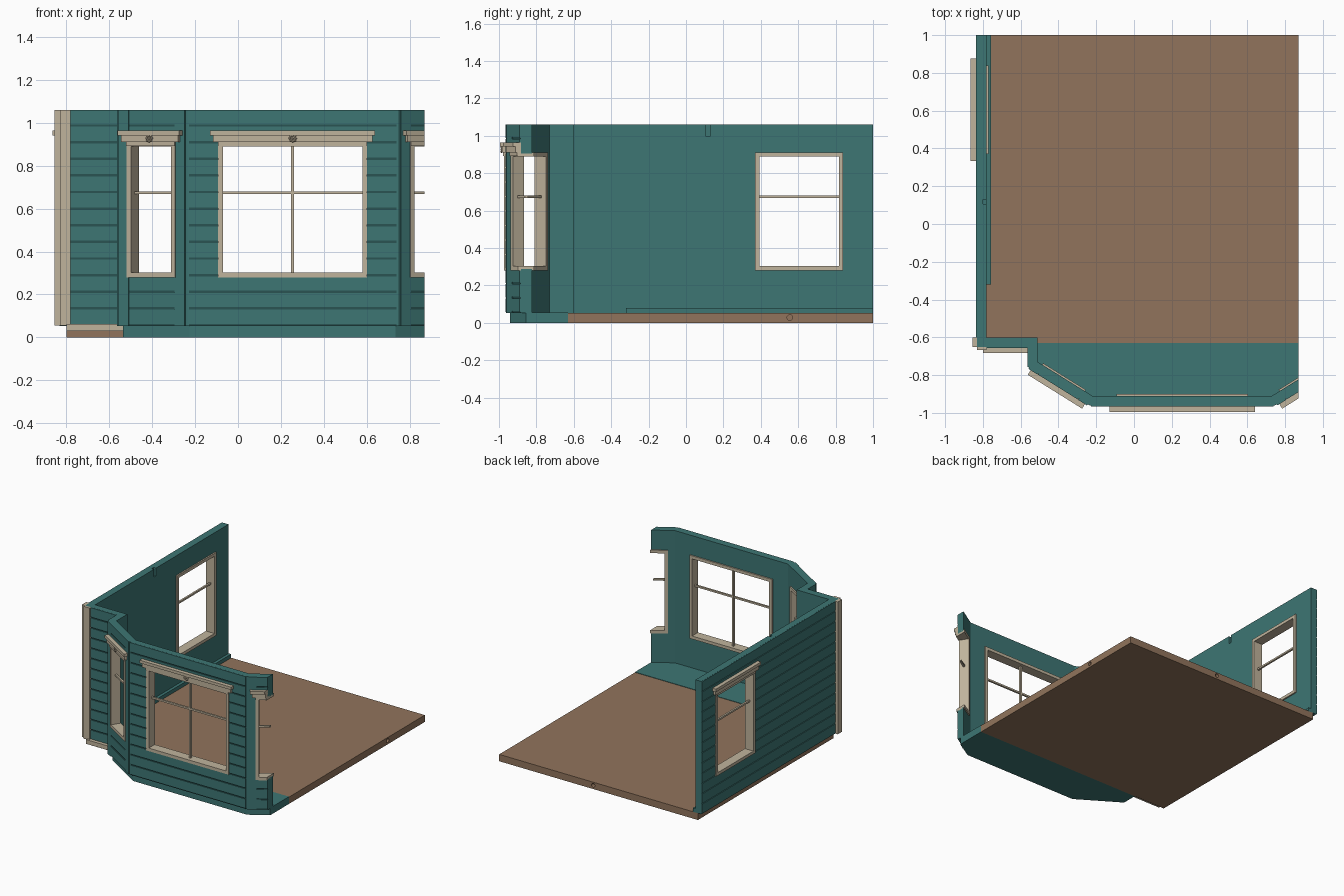
import bpy, bmesh, math
from mathutils import Matrix, Vector

if "Cube" in bpy.data.objects:
    bpy.data.objects.remove(bpy.data.objects["Cube"])

XMAX = 0.87          # the model is sliced off flat here
Z0, Z1 = 0.052, 1.06  # wall bottom and top


def material(name, rgb):
    m = bpy.data.materials.new(name)
    m.diffuse_color = (*rgb, 1)
    m.use_nodes = True
    m.node_tree.nodes["Principled BSDF"].inputs["Base Color"].default_value = m.diffuse_color
    return m


TEAL = material("teal_paint", (0.047, 0.181, 0.174))
WOOD = material("brown_floor", (0.285, 0.175, 0.107))
CREAM = material("cream_trim", (0.53, 0.455, 0.335))


def finish(bm, name, mat, matrix=None):
    """Place the mesh, slice it at the open right side and link it."""
    if matrix:
        bm.transform(matrix)
    bmesh.ops.bisect_plane(bm, geom=bm.verts[:] + bm.edges[:] + bm.faces[:],
                           plane_co=(XMAX, 0, 0), plane_no=(1, 0, 0), clear_outer=True)
    rim = [e for e in bm.edges if e.is_boundary]
    if rim:
        bmesh.ops.holes_fill(bm, edges=rim, sides=0)
    bmesh.ops.recalc_face_normals(bm, faces=bm.faces[:])
    me = bpy.data.meshes.new(name)
    bm.to_mesh(me)
    bm.free()
    me.materials.append(mat)
    ob = bpy.data.objects.new(name, me)
    bpy.context.collection.objects.link(ob)
    return ob


def box(bm, x0, x1, y0, y1, z0, z1):
    m = Matrix.Translation(((x0 + x1) / 2, (y0 + y1) / 2, (z0 + z1) / 2))
    bmesh.ops.create_cube(bm, size=1, matrix=m @ Matrix.Diagonal((x1 - x0, y1 - y0, z1 - z0, 1)))


def prism(bm, points, direction):
    """Extrude a closed outline of 3D points along a direction."""
    face = bm.faces.new([bm.verts.new(p) for p in points])
    new = bmesh.ops.extrude_face_region(bm, geom=[face])["geom"]
    bmesh.ops.translate(bm, vec=direction, verts=[g for g in new if isinstance(g, bmesh.types.BMVert)])


def box_object(name, mat, *boxes):
    bm = bmesh.new()
    for b in boxes:
        box(bm, *b)
    return finish(bm, name, mat)


def cylinder(bm, r, depth, matrix, n=12):
    bmesh.ops.create_cone(bm, cap_ends=True, segments=n, radius1=r, radius2=r, depth=depth, matrix=matrix)


def wall_frame(cx, cy, nx, ny):
    """Local axes: X along the wall, Y outward, Z up."""
    n = Vector((nx, ny, 0)).normalized()
    return Matrix(((n.y, n.x, 0, cx), (-n.x, n.y, 0, cy), (0, 0, 1, 0), (0, 0, 0, 1)))


def carve(target, cutter):
    """Subtract a cutter and remove it."""
    mod = target.modifiers.new("cut", 'BOOLEAN')
    mod.operation, mod.solver, mod.object = 'DIFFERENCE', 'EXACT', cutter
    bpy.context.view_layer.objects.active = target
    bpy.ops.object.modifier_apply(modifier=mod.name)
    bpy.data.objects.remove(cutter)


def siding(name, frame, s0, s1, hole=None):
    """Clapboards with a chamfered lower edge, split around a window."""
    bm = bmesh.new()
    step, d = 0.0775, 0.006
    for k in range(13):
        z = Z0 + step * k
        top = min(z + step, Z1)
        spans = [(s0, s1)]
        if hole and 3 <= k <= 10:
            spans = [(s0, -hole), (hole, s1)]
        for a, b in spans:
            if b - a > 0.005:
                prism(bm, [(a, -0.004, z), (a, 0, z), (a, d, z + 0.011), (a, d, top), (a, -0.004, top)],
                      (b - a, 0, 0))
    return finish(bm, name, TEAL, frame)


def window(name, frame, hw, upright, rosette):
    z0, z1, t = 0.28, 0.912, 0.023
    bm = bmesh.new()
    # casing
    for s in (-1, 1):
        a, b = sorted((s * hw, s * (hw - t)))
        box(bm, a, b, -0.06, 0.012, z0, z1)
    box(bm, -hw + t, hw - t, -0.06, 0.012, z0, z0 + t)
    box(bm, -hw + t, hw - t, -0.06, 0.012, z1 - t, z1)
    finish(bm, name + "_casing", CREAM, frame)
    # glazing bars
    bm = bmesh.new()
    box(bm, -hw + t, hw - t, -0.032, -0.018, 0.668, 0.681)
    if upright:
        box(bm, -0.007, 0.007, -0.034, -0.016, z0 + t, z1 - t)
    finish(bm, name + "_glazing_bars", CREAM, frame)
    # stepped hood
    bm = bmesh.new()
    box(bm, -hw, hw, 0, 0.018, 0.892, 0.912)
    box(bm, -hw - 0.024, hw + 0.024, 0, 0.025, 0.91, 0.944)
    box(bm, -hw - 0.037, hw + 0.037, 0, 0.035, 0.942, 0.964)
    finish(bm, name + "_hood", CREAM, frame)
    # flower ornament
    if rosette:
        bm = bmesh.new()
        for i in range(9):
            a, r = i * math.pi / 4, (0.014 if i < 8 else 0)
            m = Matrix.Translation((r * math.cos(a), 0.027, 0.928 + r * math.sin(a)))
            bmesh.ops.create_icosphere(bm, subdivisions=1, radius=0.0065, matrix=m)
        finish(bm, name + "_rosette", CREAM, frame)


# floor slab with peg holes
floor = box_object("floor", WOOD, (-0.80, XMAX, -0.63, 1, 0, 0.052))
for p, axis in (((0.855, 0.555, 0.028), 'Y'), ((0.08, 0.985, 0.028), 'X')):
    bm = bmesh.new()
    cylinder(bm, 0.015, 0.06, Matrix.Rotation(math.pi / 2, 4, axis))
    bm.transform(Matrix.Translation(p))
    me = bpy.data.meshes.new("peg_cutter")
    bm.to_mesh(me)
    bm.free()
    peg = bpy.data.objects.new("peg_cutter", me)
    bpy.context.collection.objects.link(peg)
    carve(floor, peg)

# bay base
bm = bmesh.new()
prism(bm, [(x, y, 0) for x, y in ((-0.535, -0.63), (-0.535, -0.745), (-0.225, -0.94), (0.735, -0.94),
                                  (XMAX, -0.856), (XMAX, -0.63))], (0, 0, 0.055))
finish(bm, "bay_base", TEAL)

# continuous wall shell
outline = [(-0.83, 1), (-0.83, -0.65), (-0.565, -0.65), (-0.565, -0.755), (-0.236, -0.96), (0.746, -0.96),
           (0.87, -0.883), (0.87, -0.823), (0.73, -0.91), (-0.22, -0.91), (-0.51, -0.73), (-0.51, -0.60),
           (-0.78, -0.60), (-0.78, 1)]
bm = bmesh.new()
prism(bm, [(x, y, Z0) for x, y in outline], (0, 0, Z1 - Z0))
walls = finish(bm, "walls", TEAL)

side = wall_frame(-0.83, 0.605, -1, 0)
front = wall_frame(0.255, -0.96, 0, -1)
bay_left = wall_frame(-0.40, -0.858, -0.529, -0.849)
bay_right = wall_frame(0.91, -0.858, 0.529, -0.849)
corner = wall_frame(-0.675, -0.65, 0, -1)

# windows and their openings: name, wall, half width, upright bar, flower
for name, frame, hw, upright, rosette in (
        ("side_window", side, 0.235, False, False), ("front_window", front, 0.3475, True, True),
        ("bay_left_window", bay_left, 0.1325, False, True), ("bay_right_window", bay_right, 0.1325, False, True)):
    bm = bmesh.new()
    box(bm, -hw + 0.006, hw - 0.006, -0.1, 0.05, 0.287, 0.905)
    bm.transform(frame)
    me = bpy.data.meshes.new("opening_cutter")
    bm.to_mesh(me)
    bm.free()
    cutter = bpy.data.objects.new("opening_cutter", me)
    bpy.context.collection.objects.link(cutter)
    carve(walls, cutter)
    window(name, frame, hw, upright, rosette)

# slot in the top of the side wall
carve(walls, box_object("slot_cutter", TEAL, (-0.80, -0.77, 0.105, 0.13, 1.0, 1.1)))

# clapboards
siding("side_siding", side, -1.205, 0.395, 0.23)
siding("front_siding", front, -0.483, 0.483, 0.342)
siding("corner_siding", corner, -0.11, 0.11)
for name, frame in (("bay_left", bay_left), ("bay_right", bay_right)):
    siding(name + "_siding", frame, -0.125, 0.125, 0.125)
    # flat corner boards beside the bay windows
    bm = bmesh.new()
    box(bm, -0.182, -0.127, -0.004, 0.007, Z0, Z1)
    box(bm, 0.127, 0.182, -0.004, 0.007, Z0, Z1)
    finish(bm, name + "_corner_boards", TEAL, frame)

# cream corner post and bottom trim
box_object("corner_post", CREAM, (-0.856, -0.826, -0.652, -0.60, 0.055, Z1),
           (-0.83, -0.78, -0.667, -0.64, 0.055, Z1))
box_object("bottom_trim", CREAM, (-0.80, -0.535, -0.682, -0.63, 0.03, 0.062))

# inside skirting
box_object("skirting", TEAL, (-0.782, -0.757, -0.32, 1, 0.05, 0.08))
